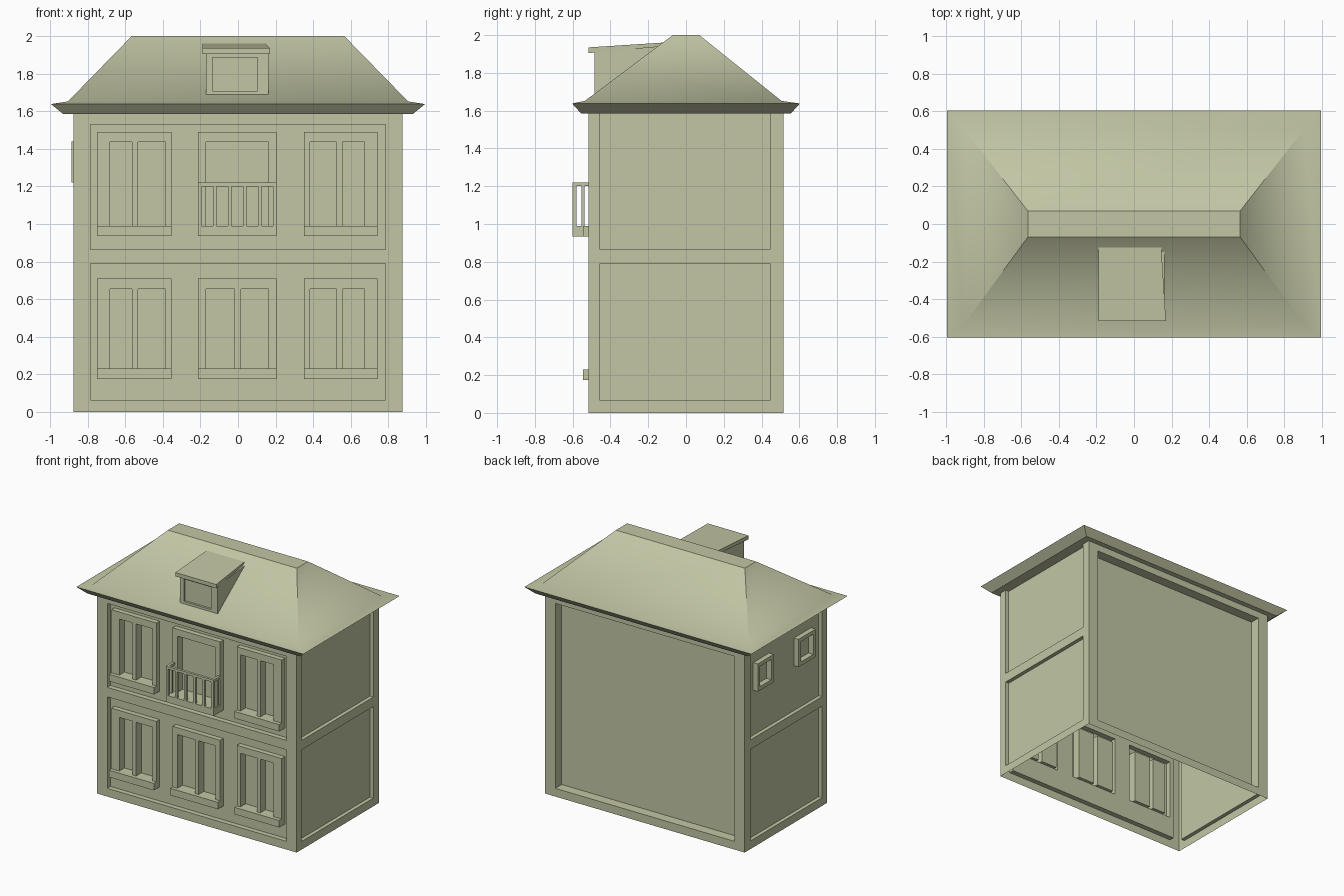
import bpy, bmesh

if "Cube" in bpy.data.objects:
    bpy.data.objects.remove(bpy.data.objects["Cube"])

OLIVE = bpy.data.materials.new("olive")
OLIVE.diffuse_color = (0.54, 0.565, 0.37, 1)
OLIVE.use_nodes = True
OLIVE.node_tree.nodes["Principled BSDF"].inputs["Base Color"].default_value = OLIVE.diffuse_color


def add_box(bm, x0, x1, y0, y1, z0, z1):
    vs = [bm.verts.new((x, y, z)) for z in (z0, z1)
          for x, y in ((x0, y0), (x1, y0), (x1, y1), (x0, y1))]
    for f in ((3, 2, 1, 0), (4, 5, 6, 7), (0, 1, 5, 4),
              (1, 2, 6, 5), (2, 3, 7, 6), (3, 0, 4, 7)):
        bm.faces.new([vs[i] for i in f])


def finish(name, bm):
    bmesh.ops.recalc_face_normals(bm, faces=bm.faces)
    me = bpy.data.meshes.new(name)
    bm.to_mesh(me)
    bm.free()
    me.materials.append(OLIVE)
    ob = bpy.data.objects.new(name, me)
    bpy.context.collection.objects.link(ob)
    return ob


def boxes(name, items):
    bm = bmesh.new()
    for b in items:
        add_box(bm, *b)
    return finish(name, bm)


def loft(name, rings):
    bm = bmesh.new()
    loops = [[bm.verts.new(p) for p in r] for r in rings]
    for a, b in zip(loops, loops[1:]):
        for i in range(len(a)):
            j = (i + 1) % len(a)
            bm.faces.new((a[i], a[j], b[j], b[i]))
    bm.faces.new(loops[0][::-1])
    bm.faces.new(loops[-1])
    return finish(name, bm)


def boolean(ob, operation, items):
    tool = boxes("tool", items)
    tool.hide_render = True
    mod = ob.modifiers.new("cut", 'BOOLEAN')
    mod.operation, mod.solver, mod.object = operation, 'EXACT', tool
    bpy.context.view_layer.objects.active = ob
    bpy.ops.object.modifier_apply(modifier=mod.name)
    bpy.data.objects.remove(tool)


X, Y, TOP = 0.875, 0.515, 1.585

# House walls with recessed panels on each side
walls = boxes("walls", [(-X, X, -Y, Y, 0, TOP)])
panels = [(-0.785, 0.785, -1, -0.475, 0.065, 0.79),
          (-0.785, 0.785, -1, -0.475, 0.865, 1.53),
          (-0.785, 0.785, 0.435, 1, 0.065, 1.53)]
for x0, x1 in ((-1.2, -0.845), (0.845, 1.2)):
    panels += [(x0, x1, -0.455, 0.445, 0.065, 0.79),
               (x0, x1, -0.455, 0.445, 0.865, 1.7)]
boolean(walls, 'DIFFERENCE', panels)

# Window frames, panes and sills
columns = [(-0.75, -0.355, ((-0.68, -0.565), (-0.533, -0.387))),
           (-0.213, 0.205, ((-0.17, -0.018), (0.015, 0.162))),
           (0.35, 0.743, ((0.382, 0.525), (0.557, 0.672)))]
frames, holes, sills = [], [], []
for base, head in ((0.175, 0.71), (0.935, 1.49)):
    for i, (x0, x1, panes) in enumerate(columns):
        frames.append((x0, x1, -Y, -0.46, base, head))
        if base > 0.5 and i == 1:
            panes = ((-0.17, 0.162),)          # balcony door
        else:
            sills.append((x0, x1, -0.545, -0.475, base, base + 0.055))
        for p0, p1 in panes:
            holes.append((p0, p1, -0.7, -0.45, base + 0.055, head - 0.055))
for y0, y1 in ((0.165, 0.365), (-0.36, -0.145)):
    frames.append((-0.885, -0.83, y0, y1, 1.22, 1.44))
    holes.append((-1, -0.842, y0 + 0.03, y1 - 0.03, 1.25, 1.41))
boolean(walls, 'UNION', frames)
boolean(walls, 'DIFFERENCE', holes)
boxes("window_sills", sills)

# Walls are an open shell underneath and below the roof
bm = bmesh.new()
bm.from_mesh(walls.data)
ends = [f for f in bm.faces if abs(f.normal.z) > 0.9
        and (f.calc_center_median().z < 0.01 or f.calc_center_median().z > TOP - 0.005)]
bmesh.ops.delete(bm, geom=ends, context='FACES')
bm.to_mesh(walls.data)
bm.free()

# Balcony with slab, handrail and balusters
bx0, bx1, by = -0.213, 0.205, -0.60
t = 0.02
parts = [(bx0, bx1, by, -0.475, 0.935, 0.99),
         (bx0, bx1, by, by + t, 1.2, 1.22)]
for i in range(6):
    x = bx0 + (bx1 - bx0 - t) * i / 5
    parts.append((x, x + t, by, by + t, 0.99, 1.2))
for x in (bx0, bx1 - t):
    parts.append((x, x + t, by + t, -0.51, 1.2, 1.22))
    parts.append((x, x + t, -0.553, -0.537, 0.99, 1.2))
boxes("balcony", parts)


# Roof: sloped soffit, flared eaves, hipped slopes and flat ridge
def ring(x, yf, yb, z):
    return [(-x, yf, z), (x, yf, z), (x, yb, z), (-x, yb, z)]


roof = loft("roof", [ring(0.93, -0.555, 0.555, TOP), ring(0.995, -0.603, 0.603, 1.638),
                     ring(0.905, -0.535, 0.505, 1.652), ring(0.565, -0.07, 0.07, 2.0)])
bpy.context.view_layer.objects.active = roof
roof.select_set(True)
bpy.ops.object.shade_smooth_by_angle(angle=0.68)
for e in roof.data.edges:
    if all(roof.data.vertices[v].co.z > 1.99 for v in e.vertices):
        e.use_edge_sharp = True


# Dormer: body with recessed window, and sloping slab on top
def prism(name, x0, x1, profile):
    return loft(name, [[(x, y, z) for y, z in profile] for x in (x0, x1)])


dormer = prism("dormer", -0.17, 0.162, [(-0.485, 1.68), (-0.485, 1.91), (-0.13, 1.942), (-0.13, 1.68)])
boolean(dormer, 'DIFFERENCE', [(-0.135, 0.105, -0.7, -0.468, 1.708, 1.885)])
slab = prism("dormer_roof", -0.188, 0.17,
             [(-0.515, 1.905), (-0.515, 1.935), (-0.125, 1.96), (-0.125, 1.935)])
for v in slab.data.vertices:
    if v.co.x > 0 and v.co.y > -0.2:
        v.co.x = 0.145
